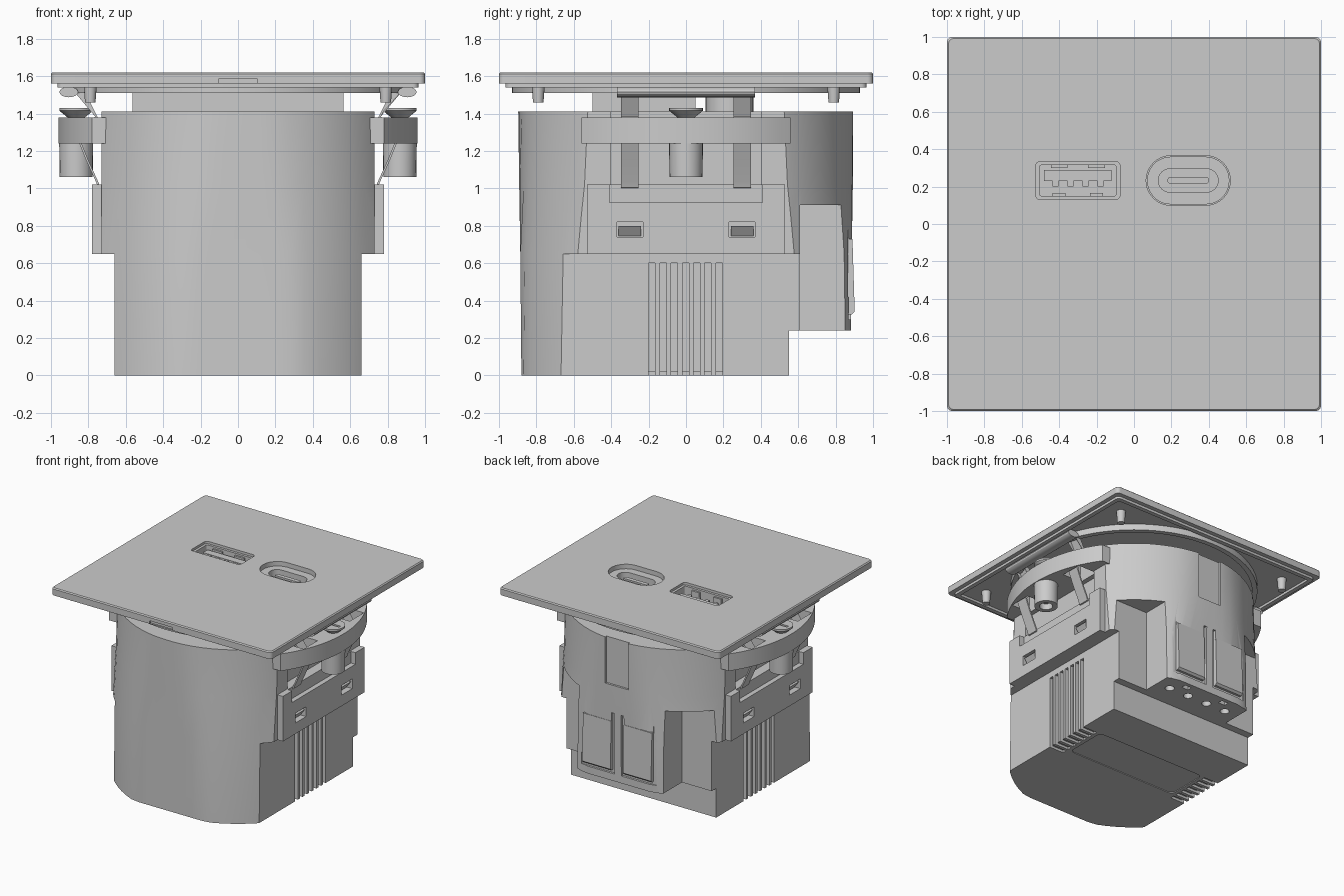
import bpy, bmesh, math

if "Cube" in bpy.data.objects:
    bpy.data.objects.remove(bpy.data.objects["Cube"])


def loft(name, rings):
    """Skin a stack of equal-length point rings and cap both ends."""
    bm = bmesh.new()
    vs = [[bm.verts.new(p) for p in r] for r in rings]
    n = len(vs[0])
    for a, b in zip(vs, vs[1:]):
        for i in range(n):
            j = (i + 1) % n
            bm.faces.new((a[i], a[j], b[j], b[i]))
    bm.faces.new(vs[0][::-1])
    bm.faces.new(vs[-1])
    bmesh.ops.recalc_face_normals(bm, faces=bm.faces)
    me = bpy.data.meshes.new(name)
    bm.to_mesh(me)
    bm.free()
    ob = bpy.data.objects.new(name, me)
    bpy.context.collection.objects.link(ob)
    return ob


def prism(name, pts, z0, z1):
    return loft(name, [[(x, y, z) for x, y in pts] for z in (z0, z1)])


def box(name, x0, x1, y0, y1, z0, z1):
    return prism(name, [(x0, y0), (x1, y0), (x1, y1), (x0, y1)], z0, z1)


def rrect(x0, x1, y0, y1, r, n=6):
    pts = []
    for k, (cx, cy) in enumerate([(x1 - r, y1 - r), (x0 + r, y1 - r), (x0 + r, y0 + r), (x1 - r, y0 + r)]):
        for i in range(n + 1):
            a = math.pi / 2 * (k + i / n)
            pts.append((cx + r * math.cos(a), cy + r * math.sin(a)))
    return pts


def turned(name, x, y, prof, n=24):
    """Round part from a list of (radius, height)."""
    return loft(name, [[(x + r * math.cos(2 * math.pi * i / n), y + r * math.sin(2 * math.pi * i / n), z)
                        for i in range(n)] for r, z in prof])


def select(obs):
    bpy.ops.object.select_all(action='DESELECT')
    for o in obs:
        o.select_set(True)
    bpy.context.view_layer.objects.active = obs[0]


def cut(target, cutters):
    """Subtract the cutters from the target and discard them."""
    select(cutters)
    if len(cutters) > 1:
        bpy.ops.object.join()
    c = bpy.context.view_layer.objects.active
    c.hide_render = True
    m = target.modifiers.new("cut", 'BOOLEAN')
    m.operation, m.solver, m.object = 'DIFFERENCE', 'EXACT', c
    select([target])
    bpy.ops.object.modifier_apply(modifier="cut")
    bpy.data.objects.remove(c, do_unlink=True)


def both(x0, x1, *rest):
    """Left and right copies of a cutter box."""
    return [box("cutter", *sorted((s * x0, s * x1)), *rest) for s in (-1, 1)]


# Main body: flattened round at the base blending to a circle at the top
def body_ring(r, flat, z, n=72):
    out = []
    for i in range(n):
        a = 2 * math.pi * (i + .5) / n
        out.append((r * math.cos(a), max(-flat, min(flat, r * math.sin(a))), z))
    return out


body = loft("body", [body_ring(.94, .88, 0), body_ring(.932, .886, .65),
                     body_ring(.91, .892, 1.02), body_ring(.9, .897, 1.41)])
cut(body, both(.66, 1.2, -1.2, 1.2, -.1, .65))
cut(body, both(.73, 1.2, -1.2, 1.2, .6, 1.6))
cut(body, both(.66, 1.2, -.4, .4, 1.02, 1.6))
cut(body, [box("cutter", -1.2, 1.2, .55, 1.2, -.1, .24)])
cut(body, both(.39, 1.2, .61, 1.2, -.2, .91))
cut(body, [box("cutter", -.1, .11, .875, 1.2, 1.03, 1.6)])

# Cooling slots on both sides and underneath
cut(body, [o for i in range(7) for o in both(.632, .8, -.2 + .06 * i, -.165 + .06 * i, -.1, .6)])
cut(body, [o for i in range(7) for o in both(.53, .8, -.2 + .06 * i, -.165 + .06 * i, -.1, .02)])
cut(body, [prism("cutter", rrect(-.5, .5, -.15, .2, .04), -.1, .006)])

# Wire entry holes in the rear step, and pockets around the release keys
cut(body, [turned("cutter", x, .74, [(.035, .1), (.035, .32)]) for x in (-.27, -.09, .09, .27)])
cut(body, [box("cutter", x - .03, x + .03, .81, .85, .1, .29) for x in (-.18, .18)])
cut(body, [box("cutter", x - .155, x + .155, .866, 1.1, .30, .72) for x in (-.185, .185)])
cut(body, [box("cutter", s * .185 + e * .142 - .013, s * .185 + e * .142 + .013, .866, 1.1, .70, .80)
           for s in (-1, 1) for e in (-1, 1)])

# Release keys on the back
for s in (-1, 1):
    loft("release_key", [[(s * .185 + dx * .128, y, z) for dx, y in
                          ((-1, .84), (1, .84), (1, yo), (-1, yo))]
                         for yo, z in ((.885, .325), (.902, .34), (.89, .73))])

# Side latch blocks with clip windows
for s in (-1, 1):
    blk = box("side_block", *sorted((s * .6, s * .78)), -.53, .53, .65, 1.02)
    cut(blk, [box("cutter", *sorted((s * .74, s * .9)), -.41, .41, .925, 1.1)])
    cut(blk, [box("cutter", *sorted((s * .72, s * .9)), y - .07, y + .07, .74, .82) for y in (-.3, .3)])
    for y in (-.3, .3):
        loft("latch_tooth", [[(s * .70, y - .06, z), (s * .70, y + .06, z), (s * x, y + .06, z), (s * x, y - .06, z)]
                             for x, z in ((.735, .745), (.775, .80))])

# Curved mounting ears with screw bosses, screws and spring clips
for s in (-1, 1):
    amax = math.asin(.56 / .96)
    arc = [(s * .96 * math.cos(a), .96 * math.sin(a)) for a in [amax * (i / 10 - 1) for i in range(21)]]
    ear = prism("mounting_ear", [(s * .65, -.56)] + arc + [(s * .65, .56)], 1.24, 1.38)
    cut(ear, [box("cutter", *sorted((s * .70, s * .87)), y - .09, y + .09, 1.1, 1.5) for y in (-.3, .3)])
    boss = turned("screw_boss", s * .865, 0, [(.088, 1.06), (.092, 1.30)])
    cut(boss, [turned("cutter", s * .865, 0, [(.05, 1.0), (.05, 1.2)])])
    screw = turned("screw", s * .865, 0, [(.035, 1.10), (.035, 1.37), (.09, 1.415), (.09, 1.43)])
    cut(screw, [box("cutter", s * .865 - .06, s * .865 + .06, -.01, .01, 1.415, 1.5)])
    path = [(.88, 1.535), (.82, 1.52), (.79, 1.46), (.75, 1.38), (.84, 1.25), (.80, 1.15), (.745, 1.03), (.735, 1.0)]
    for y in (-.3, .3):
        # strip follows the bent path with a small thickness
        side = path + [(x + .014, z + .004) for x, z in reversed(path)]
        loft("spring_clip", [[(s * x, y + d, z) for x, z in side] for d in (-.047, .047)])
    loft("clip_bar", [[(s * .905 + .05 * math.cos(a * math.pi / 8), y, 1.515 + .028 * math.sin(a * math.pi / 8))
                       for a in range(16)] for y in (-.37, .37)])

# Inner core between the body and the plate
box("inner_core", -.565, .565, -.5, .05, 1.38, 1.535)

# Cover plate with the two port openings
plate = loft("cover_plate", [[(x, y, z) for x, y in rrect(-h, h, -h, h, .03)]
                             for h, z in ((1, 1.56), (1, 1.612), (.992, 1.62))])
usb_a = rrect(-.525, -.075, .13, .335, .025)
usb_c = rrect(.065, .515, .10, .365, .132, 10)
cut(plate, [prism("cutter", usb_a, 1.5, 1.7), prism("cutter", usb_c, 1.5, 1.7)])
cut(plate, [box("cutter", -.105, .105, -1.1, -.985, 1.5, 1.585)])

# Underside rim, round stiffening ring and corner pins
rim = prism("plate_rim", rrect(-.965, .965, -.965, .965, .03), 1.54, 1.565)
cut(rim, [prism("cutter", rrect(-.93, .93, -.93, .93, .02), 1.4, 1.7)])
ring = turned("stiffening_ring", 0, 0, [(.93, 1.51), (.93, 1.565)], 72)
cut(ring, [turned("cutter", 0, 0, [(.89, 1.4), (.89, 1.7)], 72)])
for x in (-.79, .79):
    for y in (-.79, .79):
        turned("corner_pin", x, y, [(.028, 1.46), (.036, 1.565)], 16)

# Rectangular port: shell, tongue and contacts
shell_a = prism("port_a_shell", usb_a, 1.39, 1.60)
cut(shell_a, [prism("cutter", rrect(-.505, -.095, .15, .315, .012), 1.45, 1.7)])
box("port_a_tongue", -.48, -.12, .23, .29, 1.43, 1.575)
for i in range(4):
    x = -.42 + .08 * i
    box("port_a_contact", x - .016, x + .016, .20, .235, 1.43, 1.57)
for x in (-.40, -.20):
    box("port_a_spring", x - .045, x + .045, .30, .32, 1.45, 1.585)
    box("port_a_spring", x - .035, x + .035, .145, .165, 1.45, 1.585)

# Pill-shaped port: shell, recess and tongue
shell_c = prism("port_c_shell", rrect(.07, .51, .105, .36, .127, 10), 1.39, 1.585)
cut(shell_c, [prism("cutter", rrect(.13, .45, .17, .295, .062, 8), 1.47, 1.7)])
prism("port_c_tongue", rrect(.18, .40, .217, .25, .012), 1.45, 1.57)

# Smooth curved surfaces, keep edges crisp
select([o for o in bpy.context.scene.objects if o.type == 'MESH'])
bpy.ops.object.shade_smooth_by_angle(angle=math.radians(25))
bpy.ops.object.select_all(action='DESELECT')
